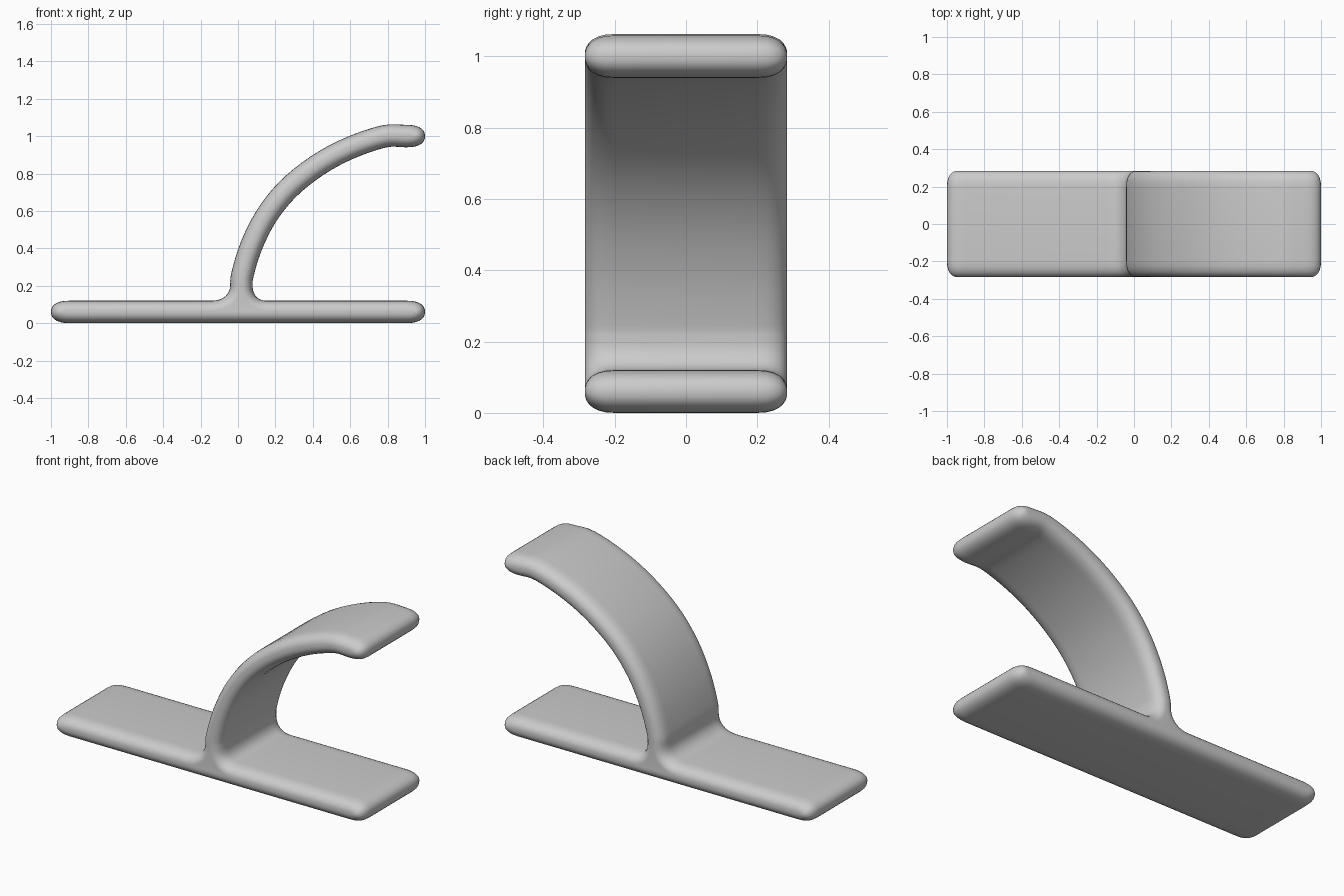
import bpy, bmesh
from math import sin, cos, pi, radians
from mathutils import Vector
from mathutils.geometry import interpolate_bezier

cube = bpy.data.objects.get("Cube")
if cube:
    bpy.data.objects.remove(cube, do_unlink=True)

HALF = 0.06       # half thickness of the sheet
WIDTH = 0.284     # half width along y
SIDE = 0.085      # depth of the side rounding
END = 0.1         # length of the rounded ends
TIP = 0.9         # where the rounded ends begin

# Centre line of the curved arm
KEYS = [Vector(p) for p in (
    (0.018, 0.2), (0.024, 0.26), (0.07, 0.41), (0.15, 0.57), (0.265, 0.715),
    (0.42, 0.84), (0.59, 0.933), (0.78, 0.998), (TIP, 1.0))]


def power(v, e):
    return abs(v) ** e * (1 if v >= 0 else -1)


def smooth_path(keys, steps=4):
    ext = [keys[0] * 2 - keys[1]] + keys + [keys[-1] + Vector((0.1, 0))]
    out = []
    for a, b, c, d in zip(ext, ext[1:], ext[2:], ext[3:]):
        seg = interpolate_bezier(b, b + (c - a) / 6, c - (d - b) / 6, c, steps + 1)
        out += [Vector(p[:2]) for p in seg[:-1]]
    return out + [keys[-1]]


PATH = smooth_path(KEYS)


def arm_edge(offset):
    pts = []
    for i, p in enumerate(PATH):
        t = (PATH[min(i + 1, len(PATH) - 1)] - PATH[max(i - 1, 0)]).normalized()
        pts.append(p + Vector((t.y, -t.x)) * offset)
    return pts


def rounded_end(x, z, h, start):
    length = END - (HALF - h)
    angles = [start + pi * i / 14 for i in range(15)]
    return [Vector((x + length * power(cos(a), 0.85), z + h * power(sin(a), 0.85)))
            for a in angles]


def fillet(foot_x, h, top):
    foot = Vector((foot_x, HALF + h))
    corner = Vector((top.x, HALF + h))
    pts = interpolate_bezier(foot, foot.lerp(corner, 0.6), top.lerp(corner, 0.6), top, 9)
    return [Vector(p[:2]) for p in pts[:-1]]


def outline(h):
    """Closed side profile of base and arm for a given half thickness."""
    inner, outer = arm_edge(h), arm_edge(-h)
    pts = rounded_end(TIP, HALF, h, -pi / 2)
    pts += fillet(0.15, h, inner[0]) + inner[:-1]
    pts += rounded_end(TIP, KEYS[-1].y, h, -pi / 2)
    pts += outer[-2::-1] + fillet(-0.14, h, outer[0])[::-1]
    pts += rounded_end(-TIP, HALF, h, pi / 2)
    return pts


# Layers across the width, thinning toward both sides
half_layers = []
for deg in (0, 15, 30, 45, 58, 70, 79, 86):
    a = radians(deg)
    half_layers.append((WIDTH - SIDE + SIDE * power(sin(a), 0.85), HALF * power(cos(a), 0.85)))
layers = [(-y, h) for y, h in reversed(half_layers)] + half_layers

bm = bmesh.new()
rings = [[bm.verts.new((p.x, y, p.y)) for p in outline(h)] for y, h in layers]
n = len(rings[0])
for r0, r1 in zip(rings, rings[1:]):
    for i in range(n):
        j = (i + 1) % n
        bm.faces.new((r0[i], r0[j], r1[j], r1[i]))
bm.faces.new(rings[0])
bm.faces.new(rings[-1])
bmesh.ops.recalc_face_normals(bm, faces=bm.faces)

mesh = bpy.data.meshes.new("base_with_curved_arm")
bm.to_mesh(mesh)
bm.free()
obj = bpy.data.objects.new("base_with_curved_arm", mesh)
bpy.context.collection.objects.link(obj)

# Plain grey surface
grey = bpy.data.materials.new("light_grey")
grey.use_nodes = True
colour = (0.6, 0.6, 0.6, 1)
grey.diffuse_color = colour
grey.node_tree.nodes["Principled BSDF"].inputs["Base Color"].default_value = colour
mesh.materials.append(grey)

bpy.ops.object.select_all(action='DESELECT')
obj.select_set(True)
bpy.context.view_layer.objects.active = obj
bpy.ops.object.shade_smooth_by_angle(angle=radians(50))
